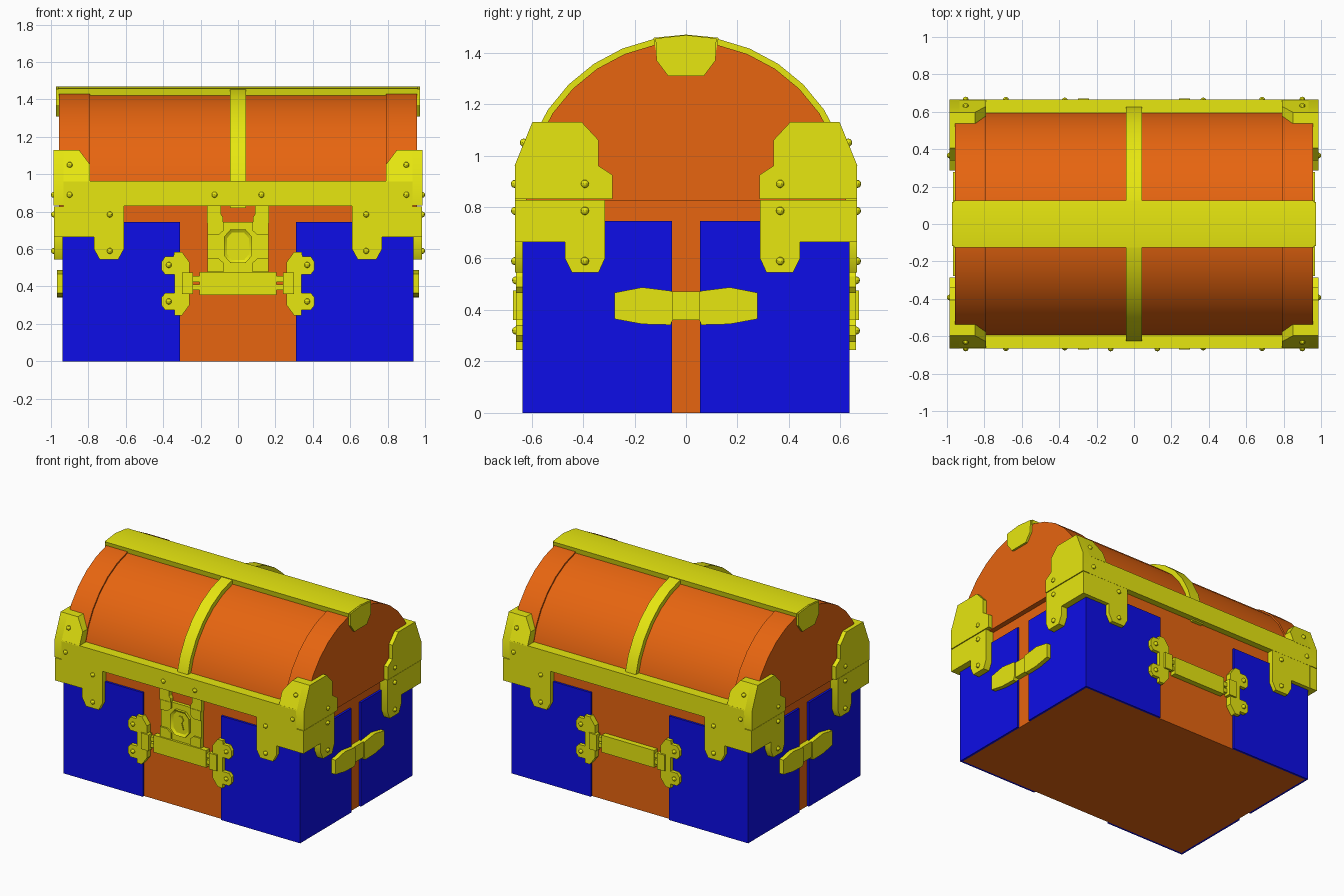
import bpy, bmesh, math


def material(name, rgb):
    m = bpy.data.materials.new(name)
    m.diffuse_color = (*rgb, 1)
    return m


WOOD = material("orange wood", (0.8, 0.13, 0.005))
BLUE = material("blue panel", (0.004, 0.004, 0.8))
GOLD = material("yellow metal", (0.8, 0.8, 0.005))


def finish(bm, name, mat):
    bmesh.ops.recalc_face_normals(bm, faces=bm.faces)
    for f in bm.faces:
        f.smooth = True
    for e in bm.edges:
        e.smooth = len(e.link_faces) == 2 and e.calc_face_angle() < math.radians(30)
    me = bpy.data.meshes.new(name)
    bm.to_mesh(me)
    bm.free()
    me.materials.append(mat)
    ob = bpy.data.objects.new(name, me)
    bpy.context.collection.objects.link(ob)
    return ob


def prism(name, pts, lo, hi, mat, plane="xz", sx=1, sy=1, lean=None, inset=0):
    """Extrude a 2D outline from lo to hi; sx, sy mirror; lean = (z, slope) tilts inwards."""
    bm = bmesh.new()
    rings = []
    for d in (lo, hi):
        ring = []
        for u, v in pts:
            x, y, z = {"xz": (u, d, v), "yz": (d, u, v), "xy": (u, v, d)}[plane]
            if lean:
                y -= (z - lean[0]) * lean[1]
            ring.append(bm.verts.new((x * sx, y * sy, z)))
        rings.append(ring)
    a, b = rings
    bm.faces.new(a)
    front = bm.faces.new(b)
    for i in range(len(a)):
        j = (i + 1) % len(a)
        bm.faces.new((a[i], a[j], b[j], b[i]))
    if inset:  # sunken centre
        bmesh.ops.recalc_face_normals(bm, faces=bm.faces)
        bmesh.ops.inset_region(bm, faces=[front], thickness=inset)
        for v in front.verts:
            v.co.y += 0.012
    return finish(bm, name, mat)


def rect(u0, u1, v0, v1):
    return [(u0, v0), (u1, v0), (u1, v1), (u0, v1)]


def rivet(x, y, z):
    bm = bmesh.new()
    bmesh.ops.create_uvsphere(bm, u_segments=10, v_segments=6, radius=0.016)
    bmesh.ops.translate(bm, verts=bm.verts, vec=(x, y, z))
    finish(bm, "rivet", GOLD)


def arc(r, i0=0, i1=16):
    return [(r * math.cos(math.pi * i / 16), 0.82 + r * math.sin(math.pi * i / 16))
            for i in range(i0, i1 + 1)]


# wooden body and blue corner panels
prism("body", rect(-0.922, 0.922, -0.62, 0.62), 0, 0.83, WOOD, "xy")
panel = [(0.31, 0.635), (0.937, 0.635), (0.937, 0.055), (0.922, 0.055), (0.922, 0.62), (0.31, 0.62)]
for sx in (-1, 1):
    for sy in (-1, 1):
        prism("corner_panel", panel, 0, 0.745, BLUE, "xy", sx, sy)


# rounded lid with slightly thicker ends
def lid_outline(r):
    return [(r, 0.825)] + arc(r, 1, 15) + [(-r, 0.825)]


prism("lid", lid_outline(0.612), -0.8, 0.8, WOOD, "yz")
for sx in (-1, 1):
    prism("lid_end", lid_outline(0.622), 0.79, 0.958, WOOD, "yz", sx)

# metal straps over the lid
prism("lid_cross_strap", arc(0.645) + arc(0.6)[::-1], -0.042, 0.042, GOLD, "yz")
prism("lid_ridge_strap", arc(0.65, 7, 9) + arc(0.6, 7, 9)[::-1], -0.963, 0.963, GOLD, "yz")
ridge_end = [(-0.118, 1.455), (-0.115, 1.37), (-0.07, 1.31), (0.07, 1.31),
             (0.115, 1.37), (0.118, 1.455), (0, 1.468)]
for sx in (-1, 1):
    prism("ridge_end_plate", ridge_end, 0.95, 0.973, GOLD, "yz", sx)

# rim bands and corner armour
drop = [(0.61, 0.835), (0.61, 0.6), (0.64, 0.545), (0.74, 0.545), (0.77, 0.6),
        (0.77, 0.665), (0.932, 0.665), (0.932, 0.835)]
horn = [(0.79, 0.96), (0.79, 1.05), (0.85, 1.13), (0.932, 1.13), (0.932, 0.96)]
for sy in (-1, 1):
    prism("rim_band", rect(-0.932, 0.932, 0.83, 0.965), 0.59, 0.665, GOLD, sy=sy)
    k = 0.315 if sy < 0 else 0.288
    side_low = [(k, 0.828), (k, 0.6), (k + 0.025, 0.545), (k + 0.128, 0.545), (k + 0.155, 0.6),
                (k + 0.155, 0.665), (0.665, 0.665), (0.665, 0.828)]
    side_top = [(0.286, 0.832), (0.286, 0.925), (0.34, 0.96), (0.34, 1.06), (0.405, 1.13),
                (0.597, 1.13), (0.665, 0.963), (0.665, 0.832)]
    for sx in (-1, 1):
        prism("corner_drop_plate", drop, 0.61, 0.664, GOLD, "xz", sx, sy)
        prism("corner_horn", horn, 0.605, 0.665, GOLD, "xz", sx, sy, lean=(0.963, 0.407))
        prism("side_plate_lower", side_low, 0.925, 0.984, GOLD, "yz", sx, sy)
        prism("side_plate_upper", side_top, 0.925, 0.987, GOLD, "yz", sx, sy)
        for x, y, z in ((0.9, 0.63, 1.05), (0.9, 0.665, 0.89), (0.685, 0.664, 0.785),
                        (0.685, 0.664, 0.59), (0.37, 0.66, 0.515), (0.37, 0.66, 0.32)):
            rivet(x * sx, y * sy, z)
        for z in (0.89, 0.785, 0.59):
            rivet(0.985 * sx, -0.393 if sy < 0 else 0.366, z)

# carrying bars with brackets, front and back
bracket = [(0.26, 0.3), (0.26, 0.53), (0.3, 0.585), (0.34, 0.585), (0.345, 0.56), (0.39, 0.56),
           (0.41, 0.53), (0.41, 0.49), (0.39, 0.465), (0.34, 0.465), (0.34, 0.365), (0.39, 0.365),
           (0.41, 0.34), (0.41, 0.3), (0.39, 0.275), (0.34, 0.275), (0.34, 0.245), (0.3, 0.245)]
for sy in (-1, 1):
    prism("bar", rect(-0.207, 0.207, 0.355, 0.478), 0.615, 0.658, GOLD, sy=sy)
    for sx in (-1, 1):
        prism("bracket", bracket, 0.615, 0.66, GOLD, "xz", sx, sy)
        prism("bracket_knuckle", rect(0.24, 0.3, 0.36, 0.475), 0.63, 0.672, GOLD, "xz", sx, sy)
        for z in (0.38, 0.425):
            prism("bar_pin", rect(0.2, 0.25, z, z + 0.03), 0.62, 0.65, GOLD, "xz", sx, sy)

# side handles: two pads joined by a lower strap
pad = [(0.05, 0.365), (0.06, 0.342), (0.17, 0.345), (0.278, 0.365), (0.278, 0.467),
       (0.17, 0.488), (0.06, 0.474), (0.05, 0.47)]
for sx in (-1, 1):
    prism("handle_strap", rect(-0.06, 0.06, 0.36, 0.472), 0.915, 0.958, GOLD, "yz", sx)
    for sy in (-1, 1):
        prism("handle_pad", pad, 0.93, 0.968, GOLD, "yz", sx, sy)

# front lock plate with hinge tabs, octagonal keyhole boss
plate = [(-0.162, 0.475), (0.162, 0.475), (0.162, 0.745), (-0.162, 0.745)]
prism("lock_plate", plate, -0.615, -0.642, GOLD)
tab = [(0.08, 0.74), (0.08, 0.77), (0.09, 0.785), (0.09, 0.835), (0.165, 0.835), (0.165, 0.74)]
rail = [(0.075, 0.7), (0.105, 0.675), (0.162, 0.675), (0.162, 0.745), (0.075, 0.745)]
foot = [(0.075, 0.525), (0.105, 0.55), (0.162, 0.55), (0.162, 0.48), (0.075, 0.48)]
for sx in (-1, 1):
    prism("lock_tab", tab, -0.615, -0.65, GOLD, sx=sx)
    prism("lock_rail", rail, -0.63, -0.653, GOLD, sx=sx)
    prism("lock_foot", foot, -0.63, -0.653, GOLD, sx=sx)
    rivet(0.125 * sx, -0.665, 0.89)
boss = [(-0.04, 0.525), (0.04, 0.525), (0.075, 0.565), (0.075, 0.665), (0.04, 0.705),
        (-0.04, 0.705), (-0.075, 0.665), (-0.075, 0.565)]
prism("lock_boss", boss, -0.625, -0.66, GOLD, inset=0.018)
keyhole = [(-0.025, 0.575), (0.025, 0.575), (0.012, 0.62), (0.025, 0.64), (0.012, 0.665),
           (-0.012, 0.665), (-0.025, 0.64), (-0.012, 0.62)]
prism("keyhole_shape", keyhole, -0.64, -0.655, GOLD)
